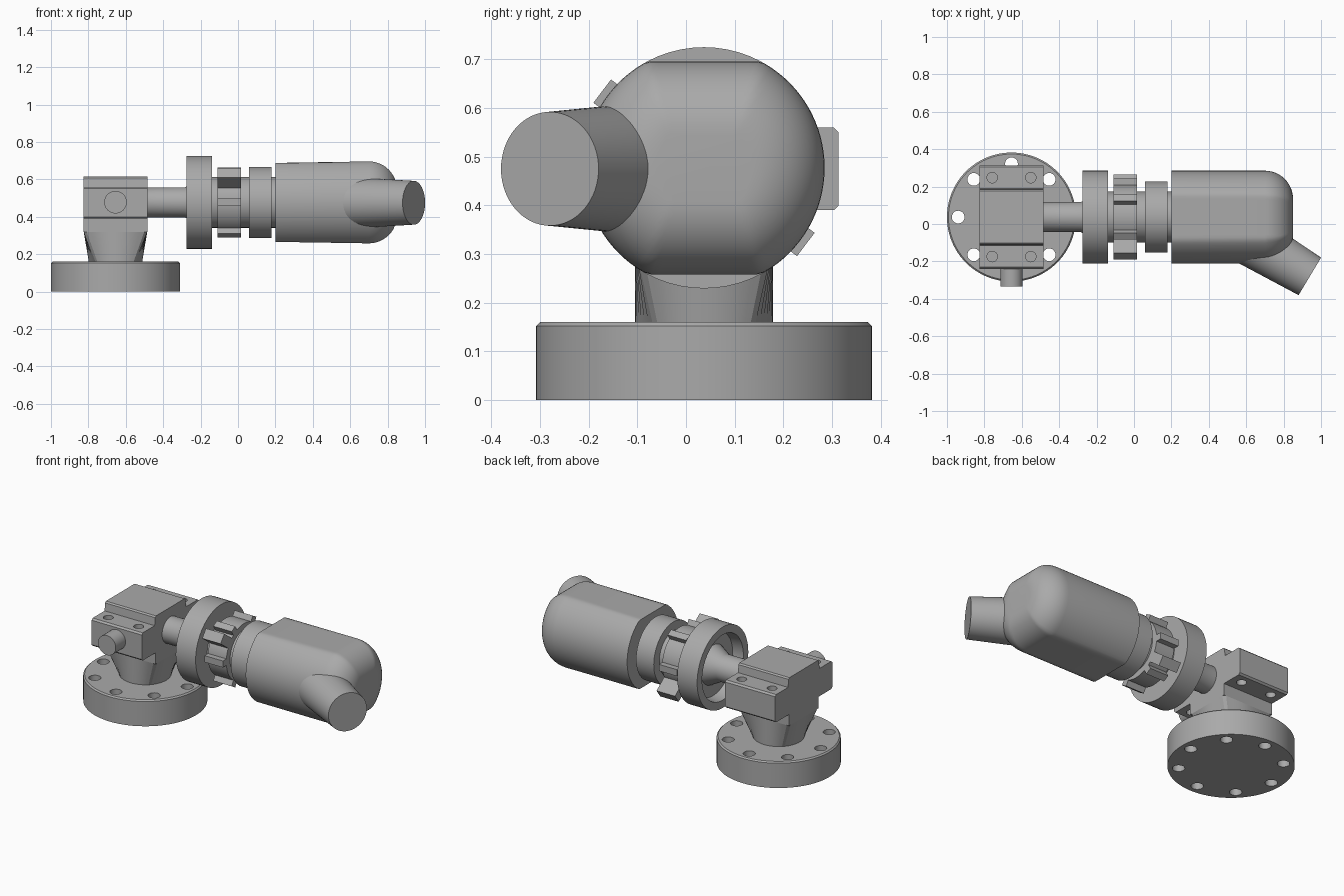
import bpy, bmesh, math
from mathutils import Vector

if "Cube" in bpy.data.objects:
    bpy.data.objects.remove(bpy.data.objects["Cube"], do_unlink=True)

grey = bpy.data.materials.new("plain grey")
grey.use_nodes = True
grey.diffuse_color = (0.4, 0.4, 0.4, 1)
grey.node_tree.nodes["Principled BSDF"].inputs["Base Color"].default_value = grey.diffuse_color

CX, CY, CZ = -0.655, 0.037, 0.477   # valve axis and pipe height
TAU = math.tau


def build(name, rings, close=False, angle=30):
    """Skin a list of equal-length point rings; cap the ends unless closed."""
    bm = bmesh.new()
    rows = [[bm.verts.new(p) for p in ring] for ring in rings]
    n = len(rows[0])
    pairs = list(zip(rows, rows[1:]))
    if close:
        pairs.append((rows[-1], rows[0]))
    for a, b in pairs:
        for i in range(n):
            j = (i + 1) % n
            bm.faces.new((a[i], a[j], b[j], b[i]))
    if not close:
        bm.faces.new(rows[0])
        bm.faces.new(rows[-1])
    bmesh.ops.recalc_face_normals(bm, faces=bm.faces)
    mesh = bpy.data.meshes.new(name)
    bm.to_mesh(mesh)
    bm.free()
    mesh.materials.append(grey)
    ob = bpy.data.objects.new(name, mesh)
    bpy.context.collection.objects.link(ob)
    smooth(ob, angle)
    return ob


def smooth(ob, angle=30):
    bpy.ops.object.select_all(action='DESELECT')
    ob.select_set(True)
    bpy.context.view_layer.objects.active = ob
    bpy.ops.object.shade_smooth_by_angle(angle=math.radians(angle))


def lathe(name, origin, axis, profile, n=64):
    """Turn (distance, radius) steps around an axis."""
    turn = Vector(axis).to_track_quat('Z', 'Y')
    rings = [[Vector(origin) + turn @ Vector((r * math.cos(TAU * i / n), r * math.sin(TAU * i / n), d))
              for i in range(n)] for d, r in profile]
    return build(name, rings)


def pipe(name, profile):
    return lathe(name, (0, CY, CZ), (1, 0, 0), profile)


def drill(ob, spots, radius, z0, z1):
    """Cut vertical through holes."""
    for x, y in spots:
        cutter = lathe("hole_cutter", (x, y, z0), (0, 0, 1), [(0, radius), (z1 - z0, radius)], 32)
        cutter.hide_render = True
        mod = ob.modifiers.new("hole", 'BOOLEAN')
        mod.operation, mod.object, mod.solver = 'DIFFERENCE', cutter, 'EXACT'
        bpy.context.view_layer.objects.active = ob
        bpy.ops.object.modifier_apply(modifier=mod.name)
        bpy.data.objects.remove(cutter, do_unlink=True)
    smooth(ob)


# Bolted base flange
flange = lathe("base_flange", (CX, CY, 0), (0, 0, 1), [(0, 0.345), (0.152, 0.345), (0.16, 0.337)], 96)
drill(flange, [(CX + 0.285 * math.cos(TAU * k / 8), CY + 0.285 * math.sin(TAU * k / 8))
               for k in range(8)], 0.034, -0.05, 0.25)

# Neck blending from round foot to square block
W, D, N = 0.17, 0.1425, 64
foot, square = [], []
for i in range(N):
    c, s = math.cos(TAU * (i + 0.5) / N), math.sin(TAU * (i + 0.5) / N)
    m = max(abs(c), abs(s))
    foot.append((CX + 0.142 * c, CY + 0.142 * s, 0.155))
    square.append((CX + W * c / m, CY + D * s / m, 0.32))
build("valve_neck", [foot, square], angle=20)

# Valve block: stepped profile extruded along x
half = [(D, 0.32), (D, 0.39), (0.267, 0.39), (0.277, 0.4), (0.277, 0.55), (0.267, 0.56),
        (0.152, 0.56), (0.147, 0.607), (0.139, 0.615)]
outline = half + [(-y, z) for y, z in reversed(half)]
block = build("valve_block", [[(CX + sx * W, CY + y, z) for y, z in outline] for sx in (-1, 1)], angle=20)
drill(block, [(CX + sx * 0.103, CY + sy * 0.211) for sx in (-1, 1) for sy in (-1, 1)], 0.028, 0.3, 0.7)

# Front stub
lathe("front_stub", (CX, CY - 0.27, 0.478), (0, -1, 0), [(0, 0.06), (0.102, 0.06)], 48)

# Shaft and collars along the pipe
pipe("shaft", [(-0.5, 0.08), (-0.285, 0.08), (-0.2, 0.125), (-0.19, 0.125)])
pipe("large_collar", [(-0.21, 0.1), (-0.21, 0.19), (-0.275, 0.2), (-0.275, 0.248), (-0.14, 0.248), (-0.14, 0.1)])
pipe("pipe_core", [(-0.15, 0.136), (0.22, 0.136)])
pipe("lugged_ring", [(-0.11, 0.172), (0.015, 0.172)])
pipe("small_collar", [(0.06, 0.19), (0.18, 0.19)])


# Lugs around the ring, with two longer ears
def lug(name, degrees, reach, width):
    a = math.radians(degrees)
    out, side = Vector((0, math.cos(a), math.sin(a))), Vector((0, -math.sin(a), math.cos(a)))
    corners = [(0.12, -width), (0.12, width), (reach, width), (reach, -width)]
    build(name, [[Vector((x, CY, CZ)) + out * u + side * v for u, v in corners] for x in (-0.11, 0.015)])


for k in range(6):
    lug("ring_lug", 60 * k, 0.205, 0.02)
for degrees in (143, -37):
    lug("ring_ear", degrees, 0.262, 0.03)

# Housing: round section with flattened top and bottom, rounded far end
R, F = 0.248, 0.15
stations = [(0.2, 0, 0.211), (0.7, 0, 0.219)]
for k in range(1, 13):
    a = math.pi / 2 * k / 12
    stations.append((0.7 + F * math.sin(a), F * (1 - math.cos(a)), 0.219))
rings = []
for x, inset, h in stations:
    r, top = R - inset, h - inset
    rings.append([(x, CY + r * math.cos(TAU * i / 96), CZ + max(-top, min(top, r * math.sin(TAU * i / 96))))
                  for i in range(96)])
build("housing", rings, angle=35)

# Angled tapered outlet
heading = Vector((0.857, -0.515, 0)).normalized()
lathe("angled_outlet", Vector((0.94, -0.28, 0.475)) - heading * 0.45, heading, [(0, 0.14), (0.45, 0.117)])
